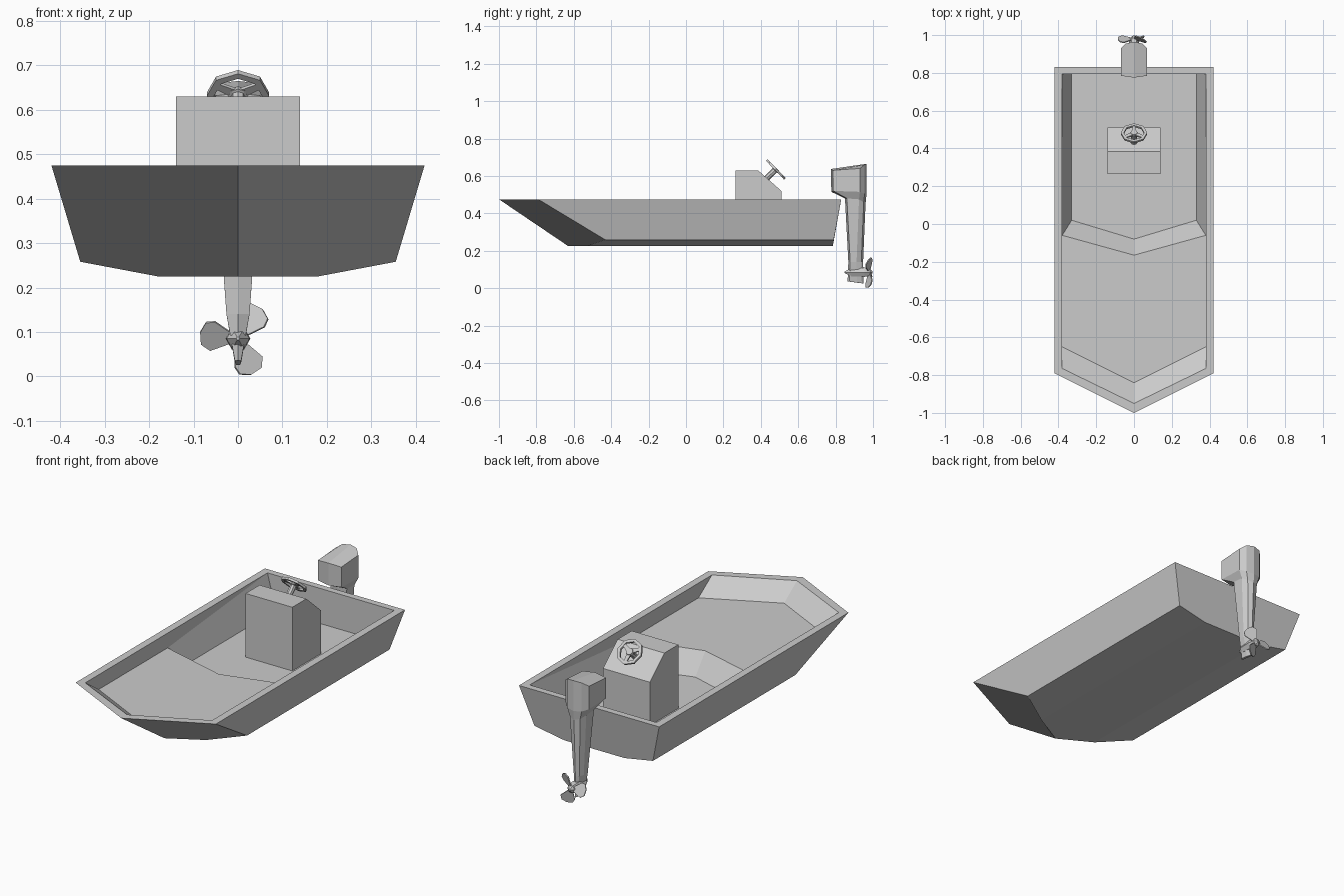
import bpy, bmesh
from math import sin, cos, pi, radians
from mathutils import Matrix, Vector

if "Cube" in bpy.data.objects:
    bpy.data.objects.remove(bpy.data.objects["Cube"])


def make(name, verts, faces, mirror=False):
    me = bpy.data.meshes.new(name)
    me.from_pydata(verts, [], faces)
    ob = bpy.data.objects.new(name, me)
    bpy.context.collection.objects.link(ob)
    bm = bmesh.new()
    bm.from_mesh(me)
    if mirror:
        bmesh.ops.mirror(bm, geom=bm.verts[:] + bm.edges[:] + bm.faces[:],
                         axis='X', merge_dist=0.0001)
        bmesh.ops.remove_doubles(bm, verts=bm.verts, dist=0.0001)
    bmesh.ops.recalc_face_normals(bm, faces=bm.faces)
    bm.to_mesh(me)
    bm.free()
    return ob


def loft(name, rings, caps=None):
    """Skin a list of equal-length closed rings."""
    n = len(rings[0])
    verts = [p for r in rings for p in r]
    faces = [(k * n + i, k * n + (i + 1) % n, (k + 1) * n + (i + 1) % n, (k + 1) * n + i)
             for k in range(len(rings) - 1) for i in range(n)]
    last = (len(rings) - 1) * n
    for c in caps or [range(n)]:
        faces += [tuple(c), tuple(last + i for i in c)]
    return make(name, verts, faces)


# Hull: right half by named points, mirrored
P = {
    # outer bow and stern
    'k0': (0, -.63, .225), 'k1': (.18, -.53, .225), 'c': (.355, -.43, .258),
    's': (.42, -.79, .475), 't': (0, -1, .475),
    'K0': (0, .785, .225), 'K1': (.18, .785, .225), 'C': (.355, .79, .258),
    'S': (.42, .83, .475), 'T': (0, .83, .475),
    # inner rim
    'ti': (0, -.95, .475), 'si': (.38, -.765, .475),
    'Si': (.38, .795, .475), 'Ti': (0, .795, .475),
    # raised foredeck, step and floor
    'd0': (0, -.84, .395), 'd1': (.38, -.65, .395),
    'e0': (0, -.165, .395), 'e1': (.38, -.06, .395),
    'f0': (0, -.08, .285), 'f1': (.33, .02, .285),
    'g0': (0, .795, .285), 'g1': (.33, .795, .285),
}
F = ['k0 k1 K1 K0', 'k1 c C K1', 'c s S C', 't s c k1 k0', 'K0 K1 C S T',
     't ti si s', 's si Si S', 'S Si Ti T', 'ti d0 d1 si', 'd0 e0 e1 d1',
     'e0 f0 f1 e1', 'f0 g0 g1 f1', 'Si g1 g0 Ti', 'si d1 e1 Si', 'e1 f1 g1 Si']
keys = list(P)
make('hull', list(P.values()), [[keys.index(k) for k in f.split()] for f in F], True)

# Console: side profile extruded across
prof = [(.265, .285), (.51, .285), (.51, .52), (.385, .63), (.265, .63)]
loft('console', [[(x, y, z) for y, z in prof] for x in (-.14, .14)])

# Steering wheel: octagonal rim, three spokes, hub and column
W = Matrix.Translation((0, .48, .635)) @ Matrix.Rotation(radians(-46), 4, 'X')


def at_wheel(pts):
    return [W @ Vector(p) for p in pts]


rings = []
for k in range(9):
    a = k * pi / 4
    rings.append(at_wheel([(r * cos(a), r * sin(a), h)
                           for r, h in ((.07, -.006), (.07, .006), (.054, .006), (.054, -.006))]))
loft('wheel_rim', rings)
for i, a in enumerate((90, 210, 330)):
    R = Matrix.Rotation(radians(a), 4, 'Z')
    loft(f'wheel_spoke_{i + 1}',
         [at_wheel([R @ Vector((r, u * w, h)) for u, h in ((-1, -.004), (1, -.004), (1, .004), (-1, .004))])
          for r, w in ((.008, .012), (.056, .008))])
loft('wheel_column', [at_wheel([(r * cos(k * pi / 4), r * sin(k * pi / 4), h) for k in range(8)])
                      for r, h in ((.016, -.075), (.016, -.008), (.022, -.006), (.018, .007))])


# Outboard motor: cowl and leg lofted downwards
def section(y0, y1, w, zs):
    half = [(0, y0), (w, y0 + .01), (w, y1 - .035), (.62 * w, y1 - .01), (0, y1)]
    pts = [(x, y, z) for (x, y), z in zip(half, zs)]
    return pts + [(-x, y, z) for x, y, z in pts[3:0:-1]]


loft('motor', [
    section(.775, .965, .07, (.637, .63, .64, .66, .665)),
    section(.777, .965, .07, (.515, .52, .515, .505, .5)),
    section(.85, .96, .05, (.48, .48, .475, .46, .45)),
    section(.868, .947, .026, [.14] * 5),
    section(.864, .95, .007, (.036, .035, .03, .026, .025)),
], caps=[(0, 1, 2, 3, 4), (4, 5, 6, 7, 0)])

# Gear case along the propeller shaft
loft('gear_case', [[(r * cos(k * pi / 3), y, .085 + r * sin(k * pi / 3)) for k in range(6)]
                   for y, r in ((.847, .004), (.885, .026), (.955, .028), (.985, .022), (.997, .006))])

# Propeller: three pitched blades
outline = [(.014, -.012), (.055, -.038), (.075, -.034), (.086, -.008),
           (.082, .022), (.06, .036), (.014, .012)]
for i, a in enumerate((55, 175, 295)):
    ca, sa = cos(radians(a)), sin(radians(a))
    pitch = radians(28)
    blade = []
    for h in (-.003, .003):
        ring = []
        for r, t in outline:
            tx, ty = t * cos(pitch) - h * sin(pitch), t * sin(pitch) + h * cos(pitch)
            ring.append((r * ca - tx * sa, .979 + ty, .085 + r * sa + tx * ca))
        blade.append(ring)
    loft(f'propeller_blade_{i + 1}', blade)
